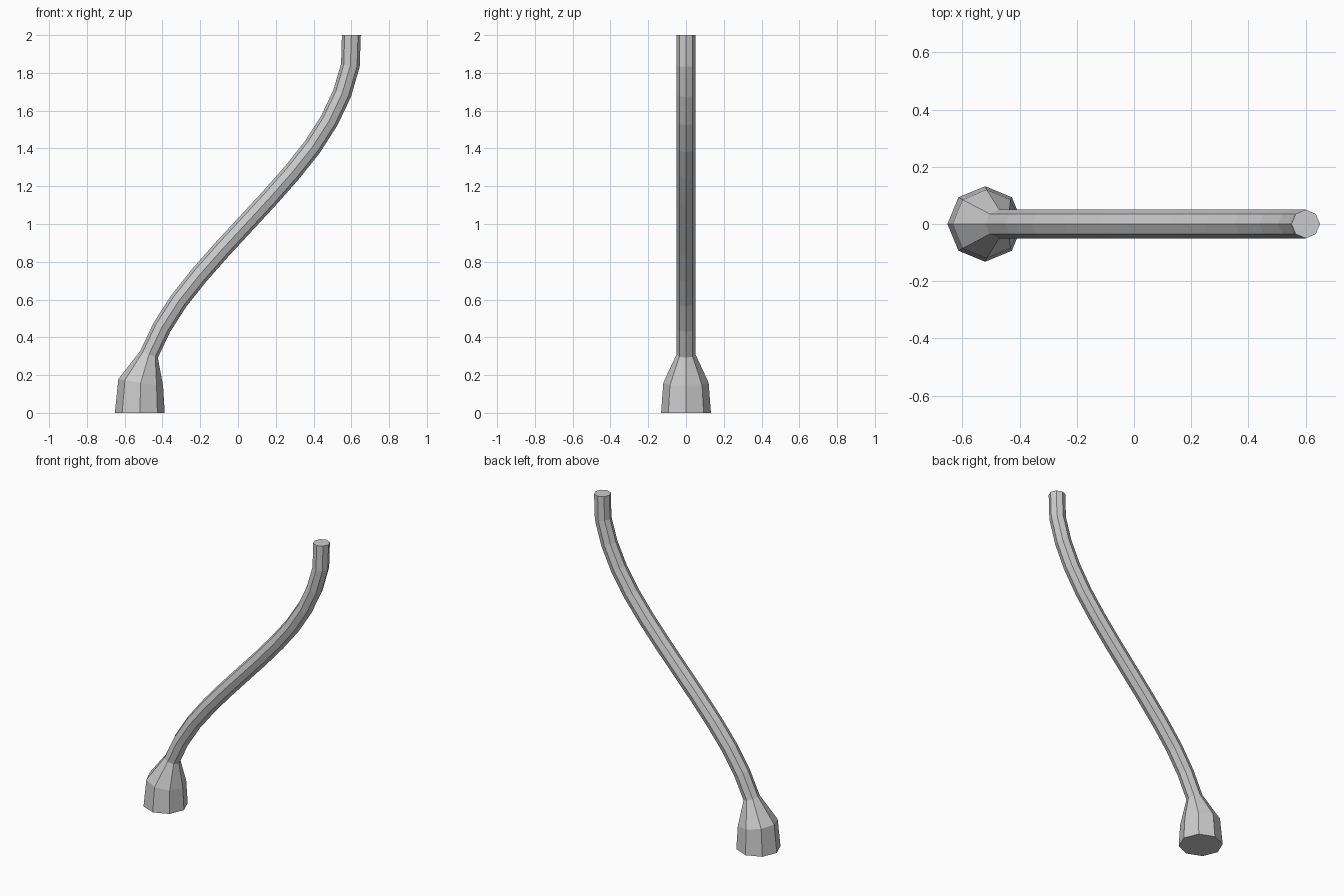
import bpy, bmesh, math
from mathutils import Vector

if "Cube" in bpy.data.objects:
    bpy.data.objects.remove(bpy.data.objects["Cube"])

SIDES = 8
# lower half of the S-shaped centre line (x, z); the upper half is its point mirror
low = [(-0.52, 0), (-0.515, 0.16), (-0.471, 0.31), (-0.403, 0.453),
       (-0.314, 0.592), (-0.205, 0.729), (-0.085, 0.865)]
mid = (0.04, 1.0)
path = low + [mid] + [(2 * mid[0] - x, 2 - z) for x, z in reversed(low)]
path = [Vector((x, 0, z)) for x, z in path]
# flared foot, then a constant thin stem
radii = [0.132, 0.12] + [0.05] * (len(path) - 2)

bm = bmesh.new()
rings = []
for i, p in enumerate(path):
    if i in (0, len(path) - 1):
        t = Vector((0, 0, 1))
    else:
        t = ((path[i + 1] - p).normalized() + (p - path[i - 1]).normalized()).normalized()
    side = Vector((t.z, 0, -t.x))
    ring = []
    for k in range(SIDES):
        a = math.tau * k / SIDES
        ring.append(bm.verts.new(p + radii[i] * (side * math.cos(a) + Vector((0, math.sin(a), 0)))))
    rings.append(ring)

# side walls and end caps
for a, b in zip(rings, rings[1:]):
    for k in range(SIDES):
        n = (k + 1) % SIDES
        bm.faces.new((a[k], a[n], b[n], b[k]))
bm.faces.new(list(reversed(rings[0])))
bm.faces.new(rings[-1])
bmesh.ops.recalc_face_normals(bm, faces=bm.faces)

mesh = bpy.data.meshes.new("curved_stem")
bm.to_mesh(mesh)
bm.free()
bpy.context.collection.objects.link(bpy.data.objects.new("curved_stem", mesh))
